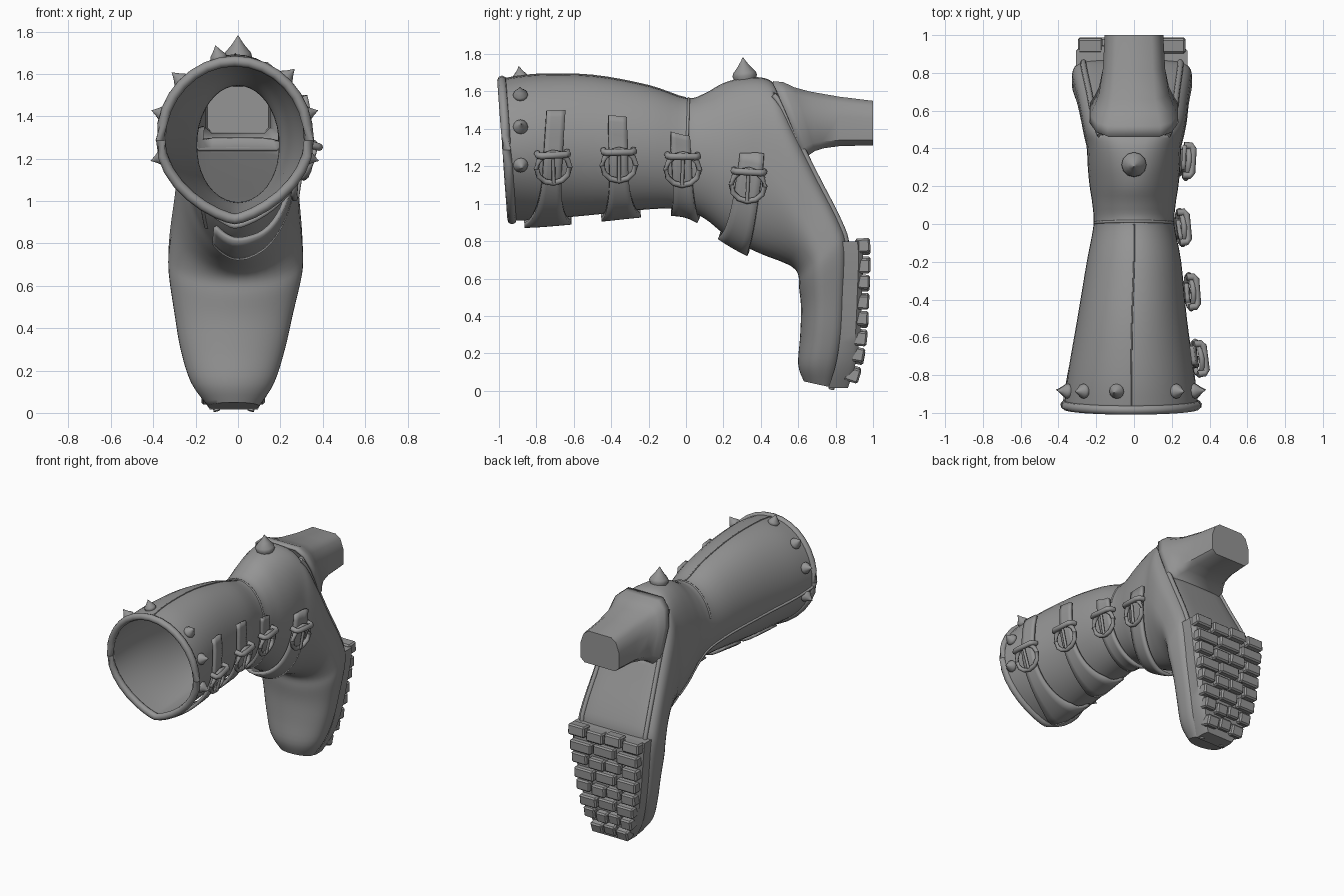
import bpy, bmesh, math
from mathutils import Vector, Matrix

if "Cube" in bpy.data.objects:
    bpy.data.objects.remove(bpy.data.objects["Cube"], do_unlink=True)

grey = bpy.data.materials.new("boot grey")
grey.use_nodes = True
grey.diffuse_color = (0.3, 0.3, 0.3, 1)
grey.node_tree.nodes["Principled BSDF"].inputs["Base Color"].default_value = (0.3, 0.3, 0.3, 1)


def finish(name, bm, angle=40, thick=0, inward=True):
    bmesh.ops.recalc_face_normals(bm, faces=bm.faces)
    mesh = bpy.data.meshes.new(name)
    bm.to_mesh(mesh)
    bm.free()
    mesh.materials.append(grey)
    ob = bpy.data.objects.new(name, mesh)
    bpy.context.collection.objects.link(ob)
    if thick:
        mod = ob.modifiers.new("thickness", "SOLIDIFY")
        mod.thickness, mod.offset = thick, -1 if inward else 0
    bpy.ops.object.select_all(action="DESELECT")
    ob.select_set(True)
    bpy.context.view_layer.objects.active = ob
    bpy.ops.object.shade_smooth_by_angle(angle=math.radians(angle))
    return ob


def loft(bm, rings, closed=True, caps=(False, False)):
    rows = [[bm.verts.new(p) for p in ring] for ring in rings]
    n = len(rows[0])
    for r, q in zip(rows, rows[1:]):
        for i in range(n if closed else n - 1):
            j = (i + 1) % n
            bm.faces.new((r[i], r[j], q[j], q[i]))
    for row, cap in zip((rows[0], rows[-1]), caps):
        if cap:
            bm.faces.new(row)


# Boot sections: back y, z, front y, z, half width, centre x, squareness of back, taper of front
SECTIONS = [
    (-.985, 1.665, -.93, .91, .355, -.015, 1, 1.45),
    (-.80, 1.69, -.78, .915, .335, -.015, 1, 1.35),
    (-.50, 1.685, -.50, .94, .29, -.01, 1, 1.15),
    (-.20, 1.63, -.20, .97, .25, 0, 1, 1.05),
    (.00, 1.565, -.02, .97, .215, 0, 1, 1),
    (.10, 1.59, .10, .92, .22, 0, 1, 1),
    (.20, 1.645, .20, .84, .235, 0, 1, 1),
    (.32, 1.675, .29, .785, .245, 0, .9, 1),
    (.44, 1.665, .36, .75, .25, 0, .75, 1),
    (.505, 1.59, .43, .72, .265, 0, .6, 1),
    (.58, 1.42, .51, .69, .28, 0, .5, 1),
    (.70, 1.17, .57, .66, .295, -.005, .45, 1),
    (.83, .91, .60, .62, .315, -.01, .4, 1),
    (.87, .77, .605, .55, .315, -.012, .4, 1),
    (.865, .50, .615, .44, .28, -.02, .45, 1),
    (.855, .30, .61, .29, .245, -.025, .5, 1),
    (.83, .14, .60, .14, .195, -.025, .6, 1),
    (.79, .015, .63, .05, .12, -.02, .7, 1),
]
LAST = len(SECTIONS) - 1


def section(s):
    i = min(max(int(s), 0), LAST - 1)
    t = s - i
    p = [SECTIONS[min(max(k, 0), LAST)] for k in (i - 1, i, i + 1, i + 2)]
    return [.5 * (2 * b + (c - a) * t + (2 * a - 5 * b + 4 * c - d) * t * t
                  + (3 * b - a - 3 * c + d) * t ** 3) for a, b, c, d in zip(*p)]


def power(v, e):
    return math.copysign(abs(v) ** e, v)


def surf(s, a, off=0):
    """Point on the boot; a = 0 is the back, pi/2 the buckle side, pi the front."""
    by, bz, fy, fz, w, cx, square, taper = section(s)
    c, si = math.cos(a), math.sin(a)
    u, v = (c, power(si, taper)) if c < 0 else (power(c, square), power(si, square))
    p = Vector((cx + w * v, (by + fy) / 2 + u * (by - fy) / 2, (bz + fz) / 2 + u * (bz - fz) / 2))
    return p + normal(s, a) * off if off else p


def normal(s, a):
    s = min(max(s, .02), LAST - .02)
    n = (surf(s + .01, a) - surf(s - .01, a)).cross(surf(s, a + .01) - surf(s, a - .01)).normalized()
    axis = (surf(s, 0) + surf(s, math.pi)) / 2
    return n if n.dot(surf(s, a) - axis) > 0 else -n


def station(y, a):
    lo, hi = 0, 11
    for _ in range(25):
        mid = (lo + hi) / 2
        lo, hi = (mid, hi) if surf(mid, a).y < y else (lo, mid)
    return lo


def tube(name, pts, radius, cyclic=False):
    bm = bmesh.new()
    n, rings = len(pts), []
    for i, p in enumerate(pts):
        a = pts[(i - 1) % n] if cyclic else pts[max(i - 1, 0)]
        b = pts[(i + 1) % n] if cyclic else pts[min(i + 1, n - 1)]
        rot = (b - a).to_track_quat("Z", "Y")
        rings.append([p + rot @ Vector((radius * math.cos(k * math.tau / 8),
                                        radius * math.sin(k * math.tau / 8), 0)) for k in range(8)])
    if cyclic:
        rings.append(rings[0])
    loft(bm, rings, caps=(not cyclic, not cyclic))
    bmesh.ops.remove_doubles(bm, verts=bm.verts, dist=1e-5)
    return finish(name, bm, 60)


# Hollow boot body, open into the heel, with a rolled rim
bm = bmesh.new()
loft(bm, [[surf(k / 4, i * math.tau / 40) for i in range(40)] for k in range(4 * LAST + 1)], caps=(False, True))
inside_heel = []
for f in bm.faces:
    c = f.calc_center_median()
    if c.y > .47 and 1.3 < c.z < 1.6 and abs(c.x) < .18:
        inside_heel.append(f)
bmesh.ops.delete(bm, geom=inside_heel, context="FACES")
finish("boot_body", bm, 50, .02)
tube("opening_rim", [surf(0, i * math.tau / 32, -.005) for i in range(32)], .025, True)

# Seams, ankle fold and welts along the sole edge
tube("back_seam", [surf(k / 4, 0, .001) for k in range(17)], .004)
tube("side_seam", [surf(k / 4, -1.65 - k * .03) for k in range(29)], .01)
tube("ankle_fold", [surf(4.1, -1.3 + k * .13, -.002) for k in range(21)], .008)
for side, label in ((1, "left"), (-1, "right")):
    tube(label + "_welt", [surf(8.5 + k / 4, side * .62) for k in range(36)], .016)

# Tapered hollow heel, its root slanted along the back of the boot
bm = bmesh.new()
rings = []
for y_top, y_bot, top, bot, w in ((.465, .64, 1.655, 1.235, .235), (.52, .66, 1.65, 1.262, .232),
                                  (.58, .69, 1.622, 1.282, .21), (.66, .735, 1.6, 1.296, .185),
                                  (.82, .82, 1.572, 1.308, .165), (1.0, 1.0, 1.55, 1.312, .155)):
    profile = ((-.8, 0), (.8, 0), (1, .12), (1, .6), (.85, .88), (.6, 1), (-.6, 1), (-.85, .88), (-1, .6), (-1, .12))
    rings.append([Vector((x * w, y_bot + v * (y_top - y_bot), bot + v * (top - bot))) for x, v in profile])
loft(bm, rings, caps=(False, True))
finish("heel", bm, 45, .015)


# Front sole and staggered tread blocks
def sole_at(z):
    s = LAST
    while s > 12.6 and surf(s, 0).z < z:
        s -= .02
    return surf(s, 0).y, section(s)[4] * .93, section(s)[5]


bm = bmesh.new()
rings = []
for k in range(17):
    z = .015 + k * .049
    y, w, cx = sole_at(z)
    rings.append([Vector((cx + x * w, y + d, z)) for x, d in
                  ((-1, -.03), (1, -.03), (1, .05), (.9, .075), (-.9, .075), (-1, .05))])
loft(bm, rings, caps=(True, True))
finish("front_sole", bm, 40)

bm = bmesh.new()
for row in range(8):
    z = .085 + row * .097
    y, w, cx = sole_at(z)
    count = 4 if row % 2 else 3
    pitch = 2 * w / count
    tilt = math.atan2(sole_at(z + .04)[0] - sole_at(z - .04)[0], .08)
    for col in range(count):
        x = cx - w + (col + .5) * pitch
        m = (Matrix.Translation((x, y + .075, z + .012 * (col % 2)))
             @ Matrix.Rotation(-tilt, 4, "X") @ Matrix.Diagonal((pitch * .9, .08, .078, 1)))
        bmesh.ops.create_cube(bm, size=1, matrix=m)
bmesh.ops.bevel(bm, geom=bm.edges[:], offset=.01, segments=1, affect="EDGES")
finish("sole_tread", bm, 30)

# Straps with buckles: top y, lower y, angle of top end, strap width, flare under the boot
STRAPS = [(-.70, -.74, 1.1, .10, .15), (-.37, -.35, 1.15, .10, .11),
          (-.035, 0, 1.26, .11, .05), (.355, .27, 1.5, .13, .02)]
for num, (y0, y1, a0, width, flare) in enumerate(STRAPS, 1):
    bm = bmesh.new()
    rows = []
    steps, a_end = 28, 3.6
    for k in range(steps + 1):
        a = a0 + (a_end - a0) * k / steps
        low = min(max((a - 1.9) / 1.1, 0), 1)
        y = y0 + (y1 - y0) * min(max((a - a0) / (2.9 - a0), 0), 1)
        w = width + flare * low * low
        off = .018 + .012 * low + max(0, 1.5 - a) * .06 - max(0, a - 3.2) * .06
        rows.append([surf(station(y + t * w, a), a, off) for t in (-.5, -.25, 0, .25, .5)])
    loft(bm, rows, closed=False)
    finish(f"strap_{num}", bm, 40, .022, False)

    # Buckle frame lies on the surface: across = along the boot, up = towards the strap end
    a = 1.84
    y = y0 + (y1 - y0) * (a - a0) / (2.9 - a0)
    s = station(y, a)
    out = normal(s, a)
    up = surf(s, a - .1) - surf(s, a + .1)
    up = (up - out * up.dot(out)).normalized()
    across = up.cross(out)
    c = surf(s, a, .042)
    tube(f"buckle_ring_{num}", [c + across * .09 * math.cos(t * math.tau / 12)
                                + up * .085 * math.sin(t * math.tau / 12) for t in range(12)], .015, True)
    tube(f"buckle_prong_{num}", [c + up * .085 + out * .012, c - up * .08 + out * .012], .01)
    bar = c + up * .075
    tube(f"buckle_keeper_{num}", [bar + across * x + out * o for x, o in
                                  ((-.08, -.03), (-.08, .008), (-.065, .02), (.065, .02), (.08, .008), (.08, -.03))], .018)


# Spikes around the cuff and a large one behind the ankle
def spike(name, s, a, radius, height):
    bm = bmesh.new()
    rot, p = normal(s, a).to_track_quat("Z", "Y"), surf(s, a)
    rings = [[p + rot @ Vector((radius * r * math.cos(k * math.tau / 12),
                                radius * r * math.sin(k * math.tau / 12), height * h)) for k in range(12)]
             for r, h in ((.85, -.15), (1, .08), (.92, .25), (.5, .55), (.2, .82), (.03, 1))]
    loft(bm, rings, caps=(True, True))
    finish(name, bm, 60)


for num, a in enumerate((-1.8, -1.27, -.8, -.22, .75, 1.27, 1.8), 1):
    spike(f"cuff_spike_{num}", station(-.885, a), a, .04, .065)
spike("ankle_spike", station(.315, 0), 0, .066, .108)
